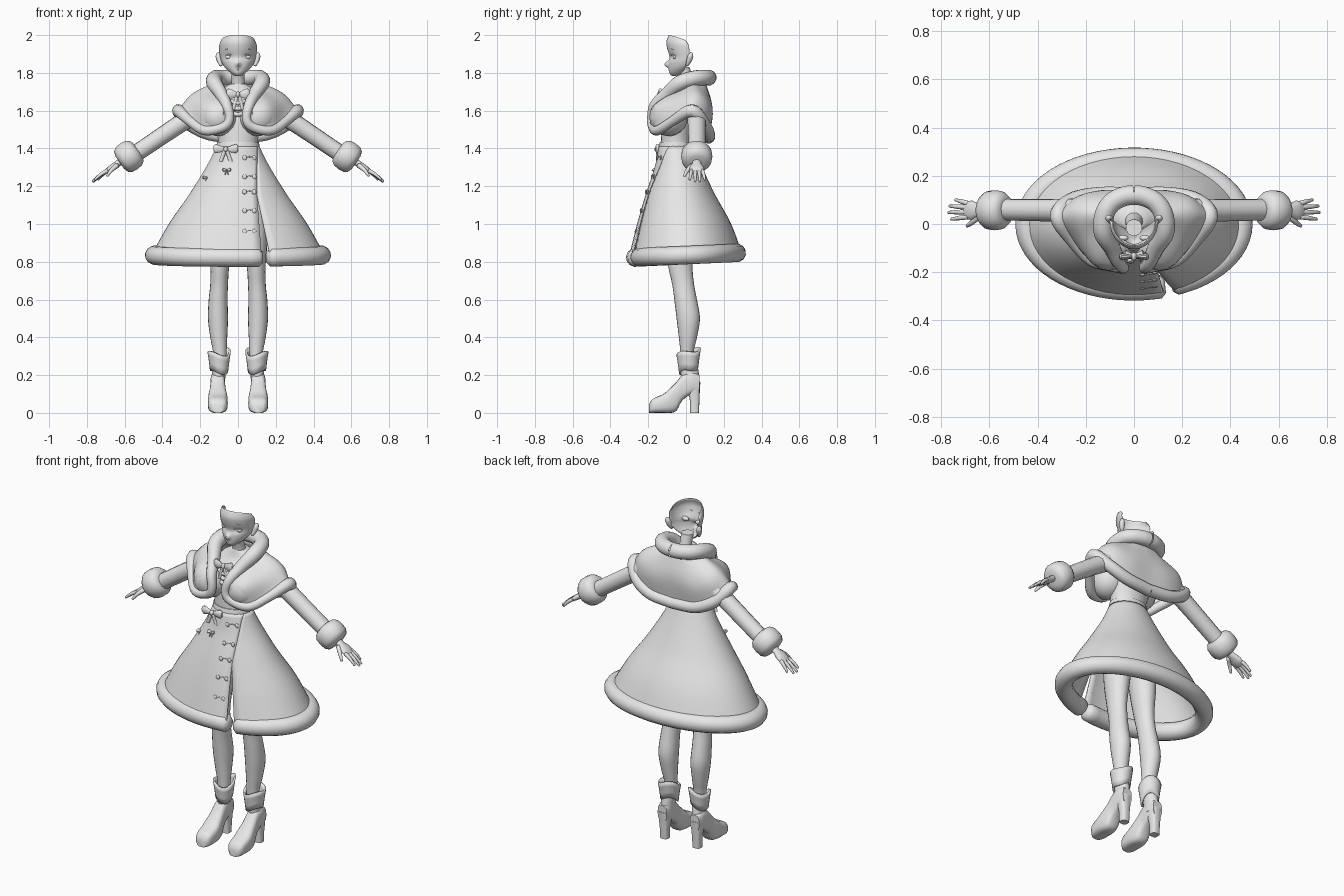
import bpy, bmesh, math
from mathutils import Vector as V

if "Cube" in bpy.data.objects:
    bpy.data.objects.remove(bpy.data.objects["Cube"])

GREY = bpy.data.materials.new("plain grey")
GREY.diffuse_color = (0.8, 0.8, 0.8, 1)
GREY.use_nodes = True
GREY.node_tree.nodes["Principled BSDF"].inputs["Base Color"].default_value = GREY.diffuse_color


def make(name, verts, faces, mirror=False, thick=0, angle=50):
    me = bpy.data.meshes.new(name)
    me.from_pydata([tuple(v) for v in verts], [], faces)
    bm = bmesh.new()
    bm.from_mesh(me)
    bmesh.ops.recalc_face_normals(bm, faces=bm.faces)
    bm.to_mesh(me)
    bm.free()
    me.materials.append(GREY)
    for p in me.polygons:
        p.use_smooth = True
    me.set_sharp_from_angle(angle=math.radians(angle))
    ob = bpy.data.objects.new(name, me)
    bpy.context.collection.objects.link(ob)
    if mirror:
        ob.modifiers.new("mirror", "MIRROR")
    if thick:
        m = ob.modifiers.new("thickness", "SOLIDIFY")
        m.thickness, m.offset = thick, 0
    return ob


def loft(name, rings, closed=True, cap=True, **kw):
    """Skin a list of equal-length rings (or open strips)."""
    n = len(rings[0])
    verts = [p for r in rings for p in r]
    faces = [(i*n+j, i*n+(j+1) % n, (i+1)*n+(j+1) % n, (i+1)*n+j)
             for i in range(len(rings)-1) for j in range(n if closed else n-1)]
    if closed and cap:
        faces += [tuple(range(n)), tuple(range(len(verts)-n, len(verts)))]
    return make(name, verts, faces, **kw)


def ring(c, u, v, n=16, p=1.0):
    """Ellipse with half-axes u, v; p < 1 makes it boxier."""
    def f(x):
        return math.copysign(abs(x)**p, x)
    return [V(c) + V(u)*f(math.cos(2*math.pi*k/n)) + V(v)*f(math.sin(2*math.pi*k/n))
            for k in range(n)]


def spline(pts, steps=5):
    """Catmull-Rom through points of any dimension."""
    P = [V(p) for p in pts]
    P = [P[0]*2-P[1]] + P + [P[-1]*2-P[-2]]
    out = []
    for a, b, c, d in zip(P, P[1:], P[2:], P[3:]):
        for k in range(steps):
            t = k/steps
            out.append((b*2 + (c-a)*t + (a*2-b*5+c*4-d)*t*t + (b*3-a-c*3+d)*t**3)*0.5)
    return out + [P[-2]]


def tube(name, pts, steps=5, n=12, round_ends=False, **kw):
    """Tube through (x, y, z, radius) points."""
    path = spline(pts, steps)
    rings, nor = [], None
    last = len(path)-1
    for i, p in enumerate(path):
        t = (path[min(i+1, last)].xyz - path[max(i-1, 0)].xyz).normalized()
        nor = t.orthogonal() if nor is None else nor - t*nor.dot(t)
        nor.normalize()
        b = t.cross(nor)
        if round_ends and i == 0:
            rings.append(ring(p.xyz - t*p.w*.4, nor*p.w*.6, b*p.w*.6, n))
        rings.append(ring(p.xyz, nor*p.w, b*p.w, n))
        if round_ends and i == last:
            rings.append(ring(p.xyz + t*p.w*.4, nor*p.w*.6, b*p.w*.6, n))
    return loft(name, rings, **kw)


def stack(name, rows, n=20, **kw):
    """Horizontal ellipses (z, x, y, rx, ry)."""
    return loft(name, [ring(r[:3], (r[3], 0, 0), (0, r[4], 0), n)
                       for r in ((x, y, z, a, b) for z, x, y, a, b in spline(rows, 4))], **kw)


def ball(name, c, r, **kw):
    rings = [ring((c[0], c[1], c[2]-r[2]*math.cos(a)), (r[0]*math.sin(a), 0, 0), (0, r[1]*math.sin(a), 0))
             for a in (math.pi*(.03+.94*k/10) for k in range(11))]
    return loft(name, rings, **kw)


def bow(name, c, w, h):
    """Knot, two flared loops and two tails."""
    x, y, z = c
    ball(name+"_knot", c, (w*.2, .018, h*.3))
    for s in (-1, 1):
        loft(name+"_loop", [ring((x+s*w*a, y, z+h*.1*a), (0, .014*b, 0), (0, 0, h*b*.5), 10)
                            for a, b in ((.1, .4), (.5, .8), (.85, 1), (1, .6))])
        loft(name+"_tail", [ring((x+s*w*a, y-.004, z-h*b), (w*.16, 0, 0), (0, .006, 0), 8)
                            for a, b in ((.08, .1), (.25, .7), (.42, 1.3))])


# Torso, neck and bust
stack("torso", [(1.36, 0, -.052, .108, .085), (1.45, 0, -.05, .106, .083), (1.55, 0, -.03, .13, .095),
                (1.63, 0, .0, .15, .10), (1.69, 0, .03, .12, .075), (1.74, 0, .02, .045, .045)])
stack("neck", [(1.71, 0, .02, .042, .04), (1.76, 0, .005, .034, .034), (1.83, 0, -.015, .034, .034)])
ball("bust", (.105, -.092, 1.565), (.1, .102, .1), mirror=True)
stack("belt", [(1.375, 0, -.052, .114, .092), (1.41, 0, -.052, .114, .092), (1.435, 0, -.05, .111, .088)])

# Skirt: open cone with a front slit
ROWS = spline([(1.41, .109, .088, -.052), (1.30, .165, .122, -.04), (1.155, .255, .18, -.03),
               (1.0, .362, .245, -.01), (.83, .458, .298, 0)], 5)


def skirt_row(z):
    return min(ROWS, key=lambda r: abs(r[0]-z))


def front_y(x, z):
    _, rx, ry, cy = skirt_row(z)
    return cy - ry*math.sqrt(1-min(.99, (x/rx)**2))


strips = []
for z, rx, ry, cy in ROWS:
    k = max(0, (1.15-z)/.32)
    a0, a1 = math.asin((.1+.07*k)/rx), 2*math.pi + math.asin((.1+.025*k)/rx)
    strips.append([V((rx*math.sin(a), cy-ry*math.cos(a), z))
                   for a in (a0+(a1-a0)*j/56 for j in range(57))])
loft("skirt", strips, closed=False, thick=.008)
hem = []
for j in range(33):
    a = .40 + (2*math.pi+.25-.40)*j/32
    y = -.268*math.cos(a)
    hem.append((.443*math.sin(a), y, .835+.045*y, .05))
tube("skirt_fur_hem", hem, steps=2, round_ends=True)

# Front fastenings and bows
for z in (1.35, 1.25, 1.17, 1.07, .96):
    for x in (.035, .085):
        ball("toggle", (x, front_y(x, z)-.003, z), (.012, .006, .013))
    tube("toggle_cord", [(x, front_y(x, z)-.003, z+.01*math.cos(x*90), .003) for x in (.03, .06, .09)], steps=2, n=6)
bow("waist_bow", (-.065, -.150, 1.395), .065, .05)
bow("neck_bow", (0, -.135, 1.685), .06, .06)
for x, z in ((-.165, 1.245), (-.06, 1.285)):
    bow("skirt_bow", (x, front_y(x, z)-.002, z), .022, .02)
for z in (1.64, 1.61, 1.58):
    tube("blouse_ruffle", [(-.04, -.12, z+.01, .012), (0, -.135, z, .012), (.04, -.12, z+.01, .012)], n=8)

# Cape: skinned between neckline, middle and hem lines
NECK = [(0, .10, 1.75), (.06, .09, 1.75), (.09, .06, 1.75), (.105, .03, 1.75), (.10, 0, 1.73), (.09, -.04, 1.71), (.07, -.09, 1.68)]
MID = [(0, .135, 1.62), (.13, .135, 1.61), (.22, .105, 1.65), (.235, .04, 1.69), (.21, -.06, 1.65), (.155, -.16, 1.62), (.075, -.18, 1.61)]
HEM = [(0, .12, 1.46), (.15, .12, 1.475), (.26, .095, 1.53), (.315, .03, 1.60), (.255, -.07, 1.545), (.175, -.15, 1.495), (.075, -.175, 1.515)]
cols = [spline(c, 5) for c in zip(spline(NECK), spline(MID), spline(HEM))]
loft("cape", cols, closed=False, mirror=True, thick=.008)
edge = [h + (.034 if i < 4 else .026,) for i, h in enumerate(HEM)]
edge += [(.045, -.182, 1.56, .024), (.06, -.165, 1.63, .028), (.09, -.10, 1.69, .035), (.125, -.035, 1.745, .042),
         (.122, .04, 1.77, .042), (.09, .09, 1.775, .042), (.04, .115, 1.775, .042), (0, .12, 1.775, .042)]
tube("cape_fur_trim", edge, cap=False, mirror=True)

# Arms, fur cuffs and hands
AX = V((.82, 0, -.572))
tube("sleeve", [(.18, .055, 1.615, .055), (.33, .057, 1.515, .048), (.575, .06, 1.35, .045)], mirror=True)
loft("sleeve_cuff", [ring(V((.578, .057, 1.358))+AX*d, (0, r, 0), V((.572, 0, .82))*r, 18)
                     for d, r in ((-.058, .045), (-.05, .066), (-.03, .08), (0, .083), (.03, .08), (.05, .066), (.058, .04))], mirror=True)
loft("palm", [ring(V((.60, .057, 1.345))+AX*d, (0, w, 0), V((.572, 0, .82))*h, 12)
              for d, w, h in ((0, .022, .02), (.05, .024, .017), (.085, .04, .017), (.12, .038, .012), (.128, .03, .006))], mirror=True)
for y0, y1, x, z in ((.03, .02, .758, 1.235), (.05, .048, .77, 1.225), (.069, .074, .765, 1.225), (.086, .1, .74, 1.235)):
    tube("finger", [(.69, y0, 1.283, .011), ((.69+x)/2, (y0+y1)/2, (1.293+z)/2, .0095), (x, y1, z, .006)],
         steps=3, n=8, round_ends=True, mirror=True)
tube("thumb", [(.64, .035, 1.31, .014), (.67, .008, 1.285, .011), (.692, -.008, 1.255, .007)],
     steps=3, n=8, round_ends=True, mirror=True)

# Legs
stack("leg", [(.22, .1, .008, .035, .036), (.31, .096, .005, .035, .034), (.40, .102, .01, .045, .048),
              (.50, .106, .012, .053, .062), (.60, .105, -.002, .05, .06), (.68, .1, -.015, .047, .058),
              (.78, .096, -.03, .05, .065), (.95, .09, -.035, .068, .083), (1.18, .075, -.03, .08, .09)], mirror=True)

# Boots: foot lofted toe to heel, then shaft, heel and folded cuff
foot = spline([(-.196, 0, .045, .028), (-.175, 0, .075, .047), (-.12, 0, .10, .053), (-.08, 0, .135, .05),
               (-.05, .012, .165, .044), (-.02, .065, .20, .039), (.03, .10, .22, .038), (.072, .11, .20, .03)], 3)
loft("boot_foot", [ring((.107, y, (a+b)/2), (w, 0, 0), (0, 0, (b-a)/2), 20, .65) for y, a, b, w in foot], mirror=True)
stack("boot_shaft", [(.14, .105, .025, .036, .05), (.21, .102, .02, .036, .048), (.29, .1, .01, .042, .043)], mirror=True)
loft("boot_heel", [ring((.107, y, z), (w, 0, 0), (0, d, 0), 16, .6)
                   for z, y, w, d in ((0, .045, .024, .023), (.06, .046, .025, .025), (.11, .043, .031, .03), (.16, .04, .035, .036))], mirror=True)
cuff = []
for z, r in ((.225, .046), (.26, .05), (.30, .056), (.325, .06)):
    cuff.append([V((.1+r*.95*math.sin(a), .014-r*math.cos(a), z+.012*math.sin(2*a)-.016*math.cos(a)))
                 for a in (2*math.pi*k/20 for k in range(20))])
loft("boot_cuff", cuff, cap=False, mirror=True, thick=.01)

# Face: open-backed mask (front z, rim z, front y, rim y, half width)
face = []
for zf, zb, yf, yb, hw in spline([(1.79, 1.795, -.045, -.03, .012), (1.785, 1.797, -.07, -.03, .022), (1.80, 1.812, -.086, -.015, .045),
                                  (1.825, 1.835, -.09, .0, .07), (1.855, 1.86, -.09, .015, .086), (1.885, 1.885, -.085, .02, .093),
                                  (1.93, 1.92, -.098, .018, .098), (1.965, 1.94, -.102, .015, .098), (2.0, 1.955, -.09, .01, .088)], 4):
    row = []
    for j in range(33):
        a = math.pi*(j/32-.5)
        c = max(0, math.cos(a))
        x, y, z = hw*math.sin(a), yb+(yf-yb)*c, zb+(zf-zb)*c**.5
        y -= .024*math.exp(-(x/.011)**2-((z-1.845)/.014)**2)                # nose
        y += .008*math.exp(-((abs(x)-.045)/.02)**2-((z-1.885)/.013)**2)    # eye sockets
        row.append(V((x, y, z)))
    face.append(row)
loft("face", face, closed=False, thick=.004)
ball("eye", (.045, -.058, 1.884), (.022, .012, .013), mirror=True)
tube("eyelid", [(.022, -.08, 1.886, .002), (.045, -.074, 1.898, .003), (.068, -.056, 1.89, .002)], n=6, mirror=True)
tube("eyebrow", [(.02, -.092, 1.922, .0015), (.045, -.085, 1.929, .0025), (.07, -.067, 1.922, .0015)], n=6, mirror=True)
tube("mouth", [(-.016, -.086, 1.817, .0015), (0, -.09, 1.815, .003), (.016, -.086, 1.817, .0015)], n=6)
tube("ear", [(.09, .005, 1.84, .008), (.098, .016, 1.865, .014), (.104, .024, 1.89, .015), (.106, .028, 1.905, .008)],
     n=10, round_ends=True, mirror=True)
